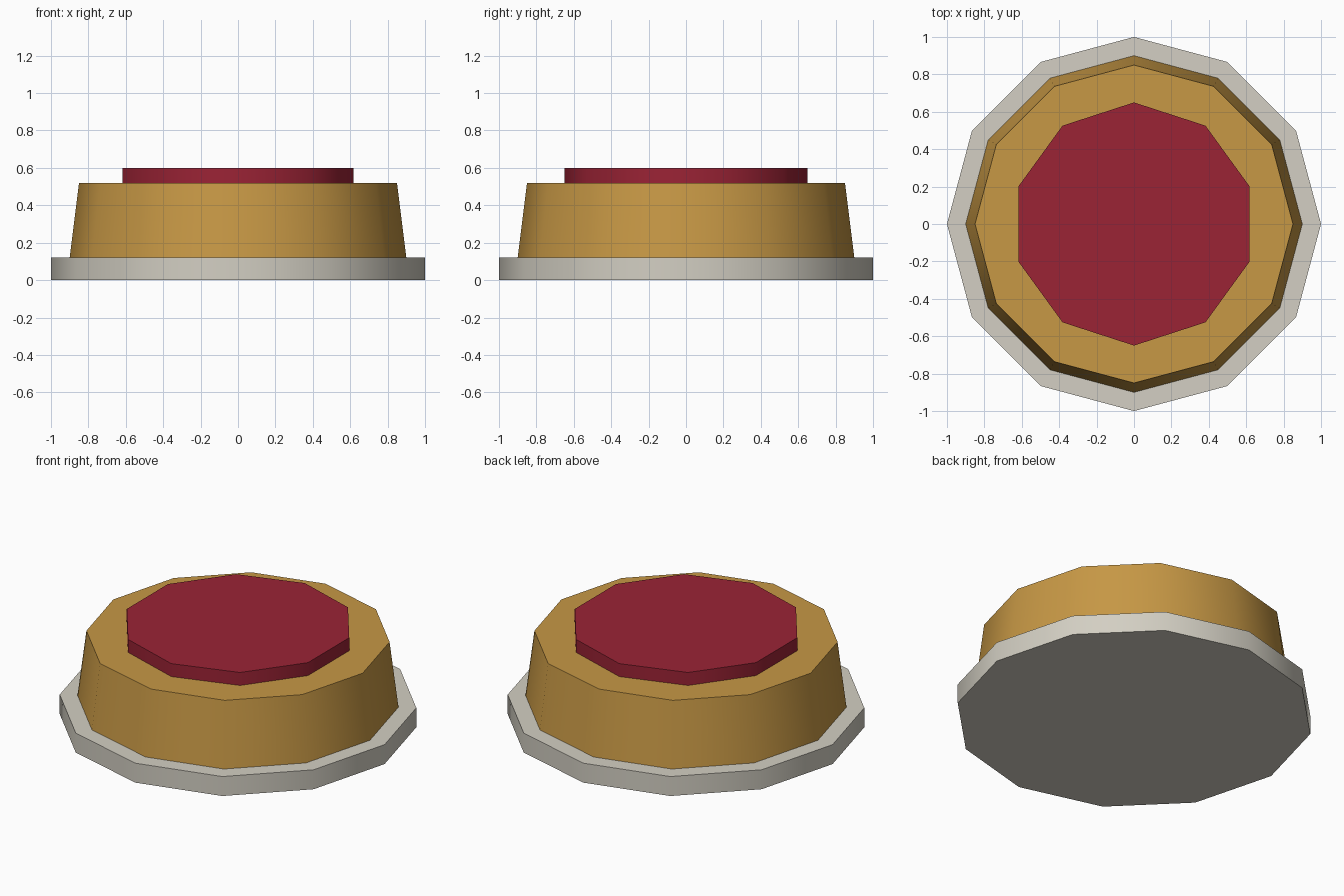
import bpy
import math

default = bpy.data.objects.get("Cube")
if default:
    bpy.data.objects.remove(default, do_unlink=True)


def linear(c):
    c /= 255
    return c / 12.92 if c <= 0.04045 else ((c + 0.055) / 1.055) ** 2.4


def make_material(name, rgb):
    colour = (*[linear(c) for c in rgb], 1)
    mat = bpy.data.materials.new(name)
    mat.use_nodes = True
    mat.diffuse_color = colour
    mat.node_tree.nodes["Principled BSDF"].inputs["Base Color"].default_value = colour
    return mat


def tier(name, sides, bottom_radius, top_radius, bottom, top, mat):
    """Tapered polygonal drum with a corner facing the back and sharp rims."""
    bpy.ops.mesh.primitive_cone_add(
        vertices=sides, radius1=bottom_radius, radius2=top_radius,
        depth=top - bottom, location=(0, 0, (bottom + top) / 2))
    obj = bpy.context.object
    obj.name = name
    obj.data.materials.append(mat)
    bpy.ops.object.shade_smooth_by_angle(angle=math.radians(45))
    return obj


stone = make_material("pale stone", (211, 207, 195))
gold = make_material("warm gold", (199, 152, 69))
red = make_material("deep red", (155, 35, 53))

# Wide foot, tapered housing and raised centre
tier("base_plate", 12, 1.0, 1.0, 0.0, 0.12, stone)
tier("housing", 12, 0.9, 0.85, 0.12, 0.52, gold)
tier("push_button", 10, 0.65, 0.65, 0.52, 0.6, red)
